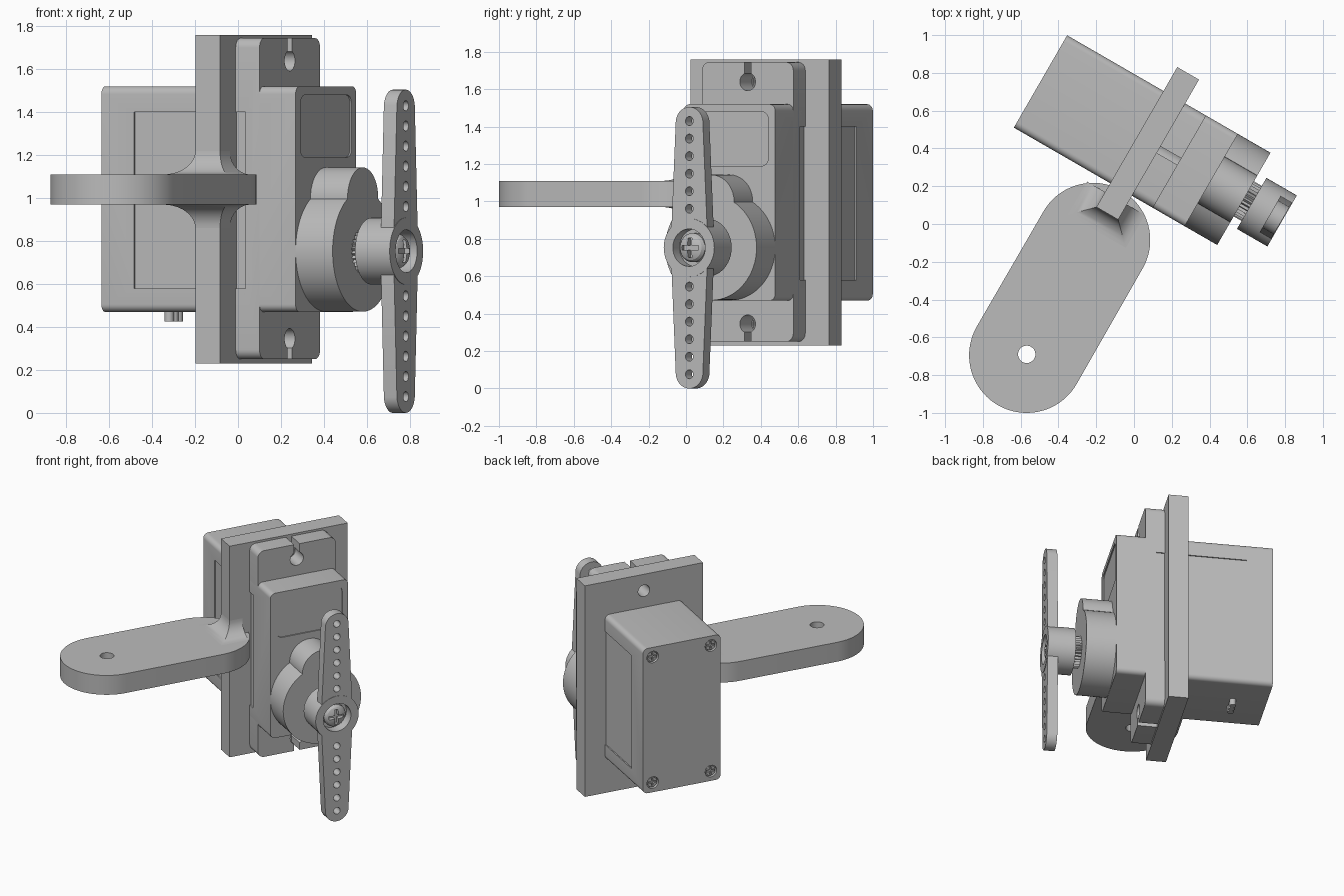
import bpy, bmesh
from math import cos, sin, pi, radians
from mathutils import Matrix

if "Cube" in bpy.data.objects:
    bpy.data.objects.remove(bpy.data.objects["Cube"])

grey = bpy.data.materials.new("plain grey")
grey.use_nodes = True
grey.diffuse_color = (0.5, 0.5, 0.5, 1)
grey.node_tree.nodes["Principled BSDF"].inputs["Base Color"].default_value = (0.5, 0.5, 0.5, 1)

# Servo frame: local x = across, local y = up, local z = output shaft direction
ang = radians(30)
SERVO = Matrix(((sin(ang), 0, cos(ang), 0), (cos(ang), 0, -sin(ang), 0), (0, 1, 0, 0), (0, 0, 0, 1)))
FLAT = Matrix.Identity(4)
MID = 0.406      # servo centre line
SHAFT = 0.753    # shaft height


# Outlines
def arc(a, b, r, start, end, n):
    return [(a + r * cos(radians(start + (end - start) * i / n)),
             b + r * sin(radians(start + (end - start) * i / n))) for i in range(n + 1)]


def circle(a, b, r, n=40):
    return arc(a, b, r, 0, 360, n)[:-1]


def rect(a0, a1, b0, b1, r=0):
    if not r:
        return [(a0, b0), (a1, b0), (a1, b1), (a0, b1)]
    return (arc(a1 - r, b1 - r, r, 0, 90, 6) + arc(a0 + r, b1 - r, r, 90, 180, 6)
            + arc(a0 + r, b0 + r, r, 180, 270, 6) + arc(a1 - r, b0 + r, r, 270, 360, 6))


def cross(a, b, r, w):
    quarter = [(r, -w), (r, w), (w, w)]
    pts = []
    for k in range(4):
        c, s = (1, 0, -1, 0)[k], (0, 1, 0, -1)[k]
        pts += [(a + x * c - y * s, b + x * s + y * c) for x, y in quarter]
    return pts


# Mesh helpers
def finish(name, bm, matrix):
    bmesh.ops.recalc_face_normals(bm, faces=bm.faces)
    bm.transform(matrix)
    mesh = bpy.data.meshes.new(name)
    bm.to_mesh(mesh)
    bm.free()
    mesh.materials.append(grey)
    ob = bpy.data.objects.new(name, mesh)
    bpy.context.collection.objects.link(ob)
    return ob


def loft(name, rings, matrix=SERVO):
    bm = bmesh.new()
    loops = [[bm.verts.new(p) for p in ring] for ring in rings]
    n = len(loops[0])
    for low, high in zip(loops, loops[1:]):
        for i in range(n):
            j = (i + 1) % n
            bm.faces.new((low[i], low[j], high[j], high[i]))
    bm.faces.new(loops[0])
    bm.faces.new(loops[-1])
    return finish(name, bm, matrix)


def prism(name, outline, c0, c1, matrix=SERVO):
    return loft(name, [[(a, b, c) for a, b in outline] for c in (c0, c1)], matrix)


def cut(ob, cutters):
    for c in cutters:
        c.hide_render = True
        mod = ob.modifiers.new("cut", "BOOLEAN")
        mod.operation = "DIFFERENCE"
        mod.solver = "EXACT"
        mod.object = c
    bpy.context.view_layer.update()
    result = bpy.data.meshes.new_from_object(ob.evaluated_get(bpy.context.evaluated_depsgraph_get()))
    ob.modifiers.clear()
    ob.data = result
    for c in cutters:
        bpy.data.objects.remove(c)


def cutter(outline, c0, c1, matrix=SERVO):
    return prism("cutter", outline, c0, c1, matrix)


def side_panels():
    return [cutter(rect(v - 0.008, v + 0.008, 0.58, 1.4), -0.63, -0.03) for v in (0.124, 0.688)]


# Servo case with shallow panels and rear screw pockets
case = prism("servo_case", rect(0.124, 0.688, 0.47, 1.52, 0.035), -0.806, 0.238)
screw_spots = [(a, b) for a in (0.195, 0.617) for b in (0.54, 1.45)]
cut(case, side_panels()
    + [cutter(circle(a, b, 0.042, 24), -0.85, -0.78) for a, b in screw_spots]
    + [cutter(rect(0.17, 0.645, 1.19, 1.48, 0.04), 0.23, 0.3)])
for i, (a, b) in enumerate(screw_spots):
    head = prism("case_screw_%d" % (i + 1), circle(a, b, 0.035, 24), -0.798, -0.77)
    cut(head, [cutter(cross(a, b, 0.027, 0.007), -0.85, -0.782)])

# Mounting flange with slotted holes
flange = prism("mounting_flange", rect(0.124, 0.688, 0.25, 1.745, 0.045), -0.084, 0.044)
hole_heights = (0.345, 1.64)
cut(flange, side_panels()
    + [cutter(circle(MID, z, 0.048), -0.2, 0.2) for z in hole_heights]
    + [cutter(rect(MID - 0.02, MID + 0.02, *span), -0.2, 0.2) for span in ((0.2, 0.33), (1.655, 1.8))])

# Bracket plate
plate = prism("bracket_plate", rect(-0.022, 0.834, 0.23, 1.76), -0.217, -0.084)
cut(plate, [cutter(circle(MID, z, 0.042), -0.4, 0.2) for z in hole_heights])

# Bracket arm: rounded bar with a pivot hole
arm_outline = arc(-0.217, -0.085, 0.303, -30, 150, 40) + arc(-0.568, -0.695, 0.305, 150, 330, 40)
arm = prism("bracket_arm", arm_outline, 0.97, 1.11, FLAT)
cut(arm, [cutter(circle(-0.568, -0.69, 0.046), 0.8, 1.3, FLAT)])

# Concave fillets joining the arm to the plate
R = 0.11
for name, base, way in (("upper_fillet", 1.11, 1), ("lower_fillet", 0.97, -1)):
    rings = []
    for k in range(11):
        t = pi / 2 * k / 10
        d, z = R * (1 - sin(t)), base + way * R * (1 - cos(t))
        rings.append([(0.07, z, -0.217 - d), (-0.022 - d, z, -0.217 - d),
                      (-0.022 - d, z, -0.084 + d), (0.07, z, -0.084 + d)])
    loft(name, rings)

# Gear housing and splined shaft
prism("gear_housing", circle(MID, SHAFT, 0.282, 64), 0.23, 0.437)
prism("idler_housing", circle(MID, 1.0, 0.143, 40), 0.23, 0.437)
teeth = 30
spline = []
for i in range(teeth * 2):
    r, t = (0.108 if i % 2 else 0.095), pi * i / teeth
    spline.append((MID + r * cos(t), SHAFT + r * sin(t)))
prism("splined_shaft", spline, 0.43, 0.55)

# Horn: two tapered arms with rows of holes
tip = 0.084
horn_outline = (arc(MID, 1.505 - tip, tip, 8, 172, 16) + [(MID - 0.115, SHAFT)]
                + arc(MID, tip, tip, 188, 352, 16) + [(MID + 0.115, SHAFT)])
horn = prism("horn_arms", horn_outline, 0.598, 0.668)
hub = prism("horn_hub", circle(MID, SHAFT, 0.156, 48), 0.485, 0.671)
for ob in (horn, hub):
    cut(ob, [cutter(circle(MID, SHAFT, 0.1), 0.595 if ob is horn else 0.6, 0.75)])
cut(horn, [cutter(circle(MID, SHAFT + s * (0.208 + 0.0938 * k), 0.024, 20), 0.5, 0.8)
           for s in (-1, 1) for k in range(6)])

# Domed horn screw with cross slot
dome = [(0.58, 0.078), (0.635, 0.078), (0.652, 0.066), (0.662, 0.045), (0.666, 0.02)]
screw = loft("horn_screw", [[(a, b, c) for a, b in circle(MID, SHAFT, r, 32)] for c, r in dome])
cut(screw, [cutter(cross(MID, SHAFT, 0.052, 0.012), 0.632, 0.75)])

# Cable stubs under the case
for i in (-1, 0, 1):
    prism("cable_stub_%d" % (i + 2),
          circle(cos(ang) * -0.58 + sin(ang) * (MID + 0.042 * i),
                 sin(ang) * 0.58 + cos(ang) * (MID + 0.042 * i), 0.022, 20), 0.425, 0.49, FLAT)

# Smooth the curved walls, keep the edges crisp
for ob in [o for o in bpy.context.scene.objects if o.type == "MESH" and grey.name in o.data.materials]:
    bpy.ops.object.select_all(action="DESELECT")
    ob.select_set(True)
    bpy.context.view_layer.objects.active = ob
    bpy.ops.object.shade_smooth_by_angle(angle=radians(28))
